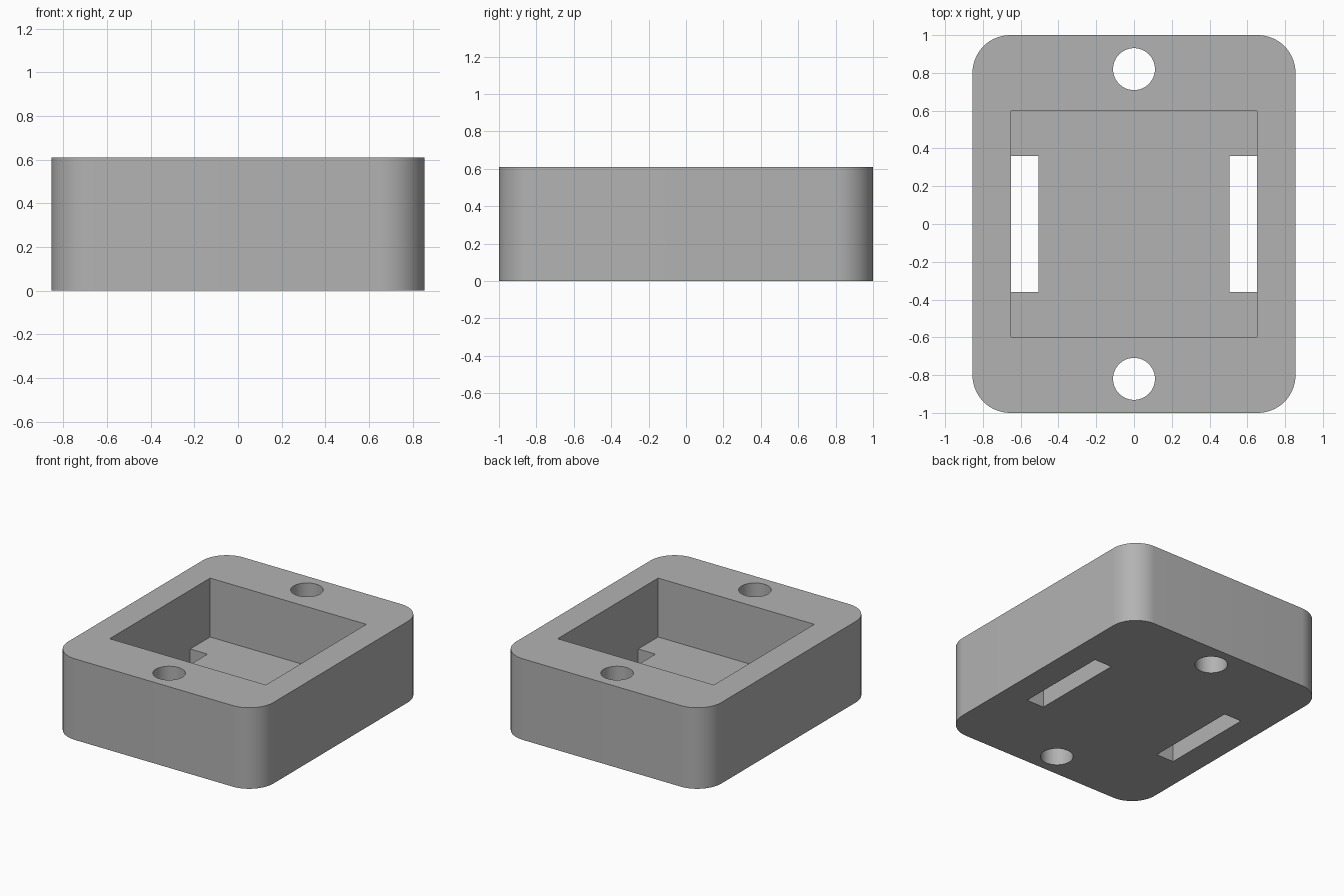
import bpy
import bmesh
import math

cube = bpy.data.objects.get("Cube")
if cube:
    bpy.data.objects.remove(cube, do_unlink=True)

WIDTH, LENGTH, HEIGHT, CORNER = 1.71, 2.0, 0.61, 0.2
FLOOR = 0.167
POCKET_X, POCKET_Y = 0.65, 0.597
SLOT_INNER, SLOT_Y = 0.506, 0.36
HOLE_Y, HOLE_RADIUS = 0.82, 0.111

grey = bpy.data.materials.new("plain grey")
grey.use_nodes = True
colour = (0.45, 0.45, 0.45, 1)
grey.diffuse_color = colour
grey.node_tree.nodes["Principled BSDF"].inputs["Base Color"].default_value = colour


def prism(name, outline, bottom, top):
    """Solid extruded upward from a flat outline."""
    bm = bmesh.new()
    base = bm.faces.new([bm.verts.new((x, y, bottom)) for x, y in outline])
    result = bmesh.ops.extrude_face_region(bm, geom=[base])
    raised = [v for v in result["geom"] if isinstance(v, bmesh.types.BMVert)]
    bmesh.ops.translate(bm, verts=raised, vec=(0, 0, top - bottom))
    bmesh.ops.recalc_face_normals(bm, faces=bm.faces)
    mesh = bpy.data.meshes.new(name)
    bm.to_mesh(mesh)
    bm.free()
    mesh.materials.append(grey)
    obj = bpy.data.objects.new(name, mesh)
    bpy.context.collection.objects.link(obj)
    return obj


def arc(cx, cy, radius, start, sweep, steps):
    angles = [start + sweep * i / steps for i in range(steps + 1)]
    return [(cx + radius * math.cos(a), cy + radius * math.sin(a)) for a in angles]


def rectangle(x0, x1, y0, y1):
    return [(x0, y0), (x1, y0), (x1, y1), (x0, y1)]


# Rounded block
outline = []
for i, (sx, sy) in enumerate([(1, 1), (-1, 1), (-1, -1), (1, -1)]):
    outline += arc(sx * (WIDTH / 2 - CORNER), sy * (LENGTH / 2 - CORNER),
                   CORNER, i * math.pi / 2, math.pi / 2, 16)
body = prism("housing", outline, 0, HEIGHT)

# Open pocket, floor slots and screw holes
cutters = [prism("pocket_cutter",
                 rectangle(-POCKET_X, POCKET_X, -POCKET_Y, POCKET_Y), FLOOR, 1)]
for side in (-1, 1):
    x0, x1 = sorted((side * SLOT_INNER, side * POCKET_X))
    cutters.append(prism("slot_cutter", rectangle(x0, x1, -SLOT_Y, SLOT_Y), -0.2, 0.3))
    circle = arc(0, side * HOLE_Y, HOLE_RADIUS, 0, math.tau, 64)[:-1]
    cutters.append(prism("hole_cutter", circle, -0.2, 1))

bpy.ops.object.select_all(action="DESELECT")
bpy.context.view_layer.objects.active = body
body.select_set(True)
for cutter in cutters:
    cut = body.modifiers.new(cutter.name, "BOOLEAN")
    cut.operation = "DIFFERENCE"
    cut.solver = "EXACT"
    cut.object = cutter
    bpy.ops.object.modifier_apply(modifier=cut.name)
    bpy.data.objects.remove(cutter, do_unlink=True)

bpy.ops.object.shade_smooth_by_angle(angle=math.radians(30))
